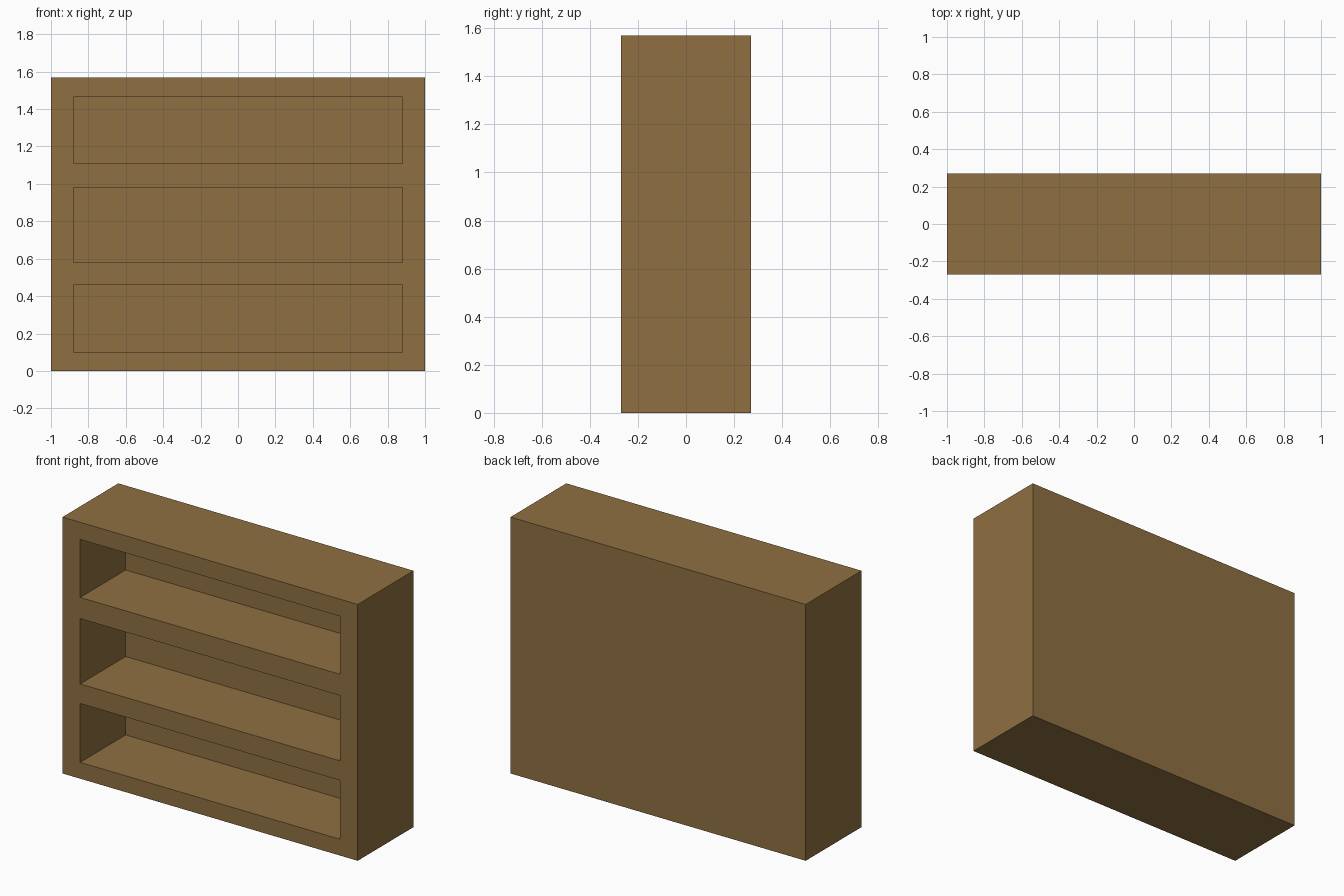
import bpy

if "Cube" in bpy.data.objects:
    bpy.data.objects.remove(bpy.data.objects["Cube"])

WIDTH, DEPTH, HEIGHT = 2.0, 0.54, 1.57
BACK_Y = 0.17                       # inner face of the back wall
OPEN_X = 0.88                       # half width of the openings
SHELVES = [(0.10, 0.46), (0.58, 0.98), (1.11, 1.465)]

wood = bpy.data.materials.new("brown wood")
wood.diffuse_color = (0.275, 0.162, 0.054, 1)
wood.use_nodes = True
wood.node_tree.nodes["Principled BSDF"].inputs["Base Color"].default_value = wood.diffuse_color


def box(name, lo, hi):
    bpy.ops.mesh.primitive_cube_add(size=1)
    ob = bpy.context.object
    ob.name = name
    size = [b - a for a, b in zip(lo, hi)]
    for v in ob.data.vertices:
        v.co = [a + (c + 0.5) * s for a, c, s in zip(lo, v.co, size)]
    ob.data.materials.append(wood)
    return ob


# Solid cabinet body
case = box("bookcase", (-WIDTH / 2, -DEPTH / 2, 0), (WIDTH / 2, DEPTH / 2, HEIGHT))

# Three shelf recesses cut in from the front
for i, (z0, z1) in enumerate(SHELVES):
    cutter = box(f"shelf_cutter_{i + 1}", (-OPEN_X, -DEPTH / 2 - 0.1, z0), (OPEN_X, BACK_Y, z1))
    cutter.hide_render = True
    mod = case.modifiers.new(f"shelf_recess_{i + 1}", 'BOOLEAN')
    mod.operation = 'DIFFERENCE'
    mod.solver = 'EXACT'
    mod.object = cutter
    bpy.context.view_layer.objects.active = case
    bpy.ops.object.modifier_apply(modifier=mod.name)
    bpy.data.objects.remove(cutter, do_unlink=True)
